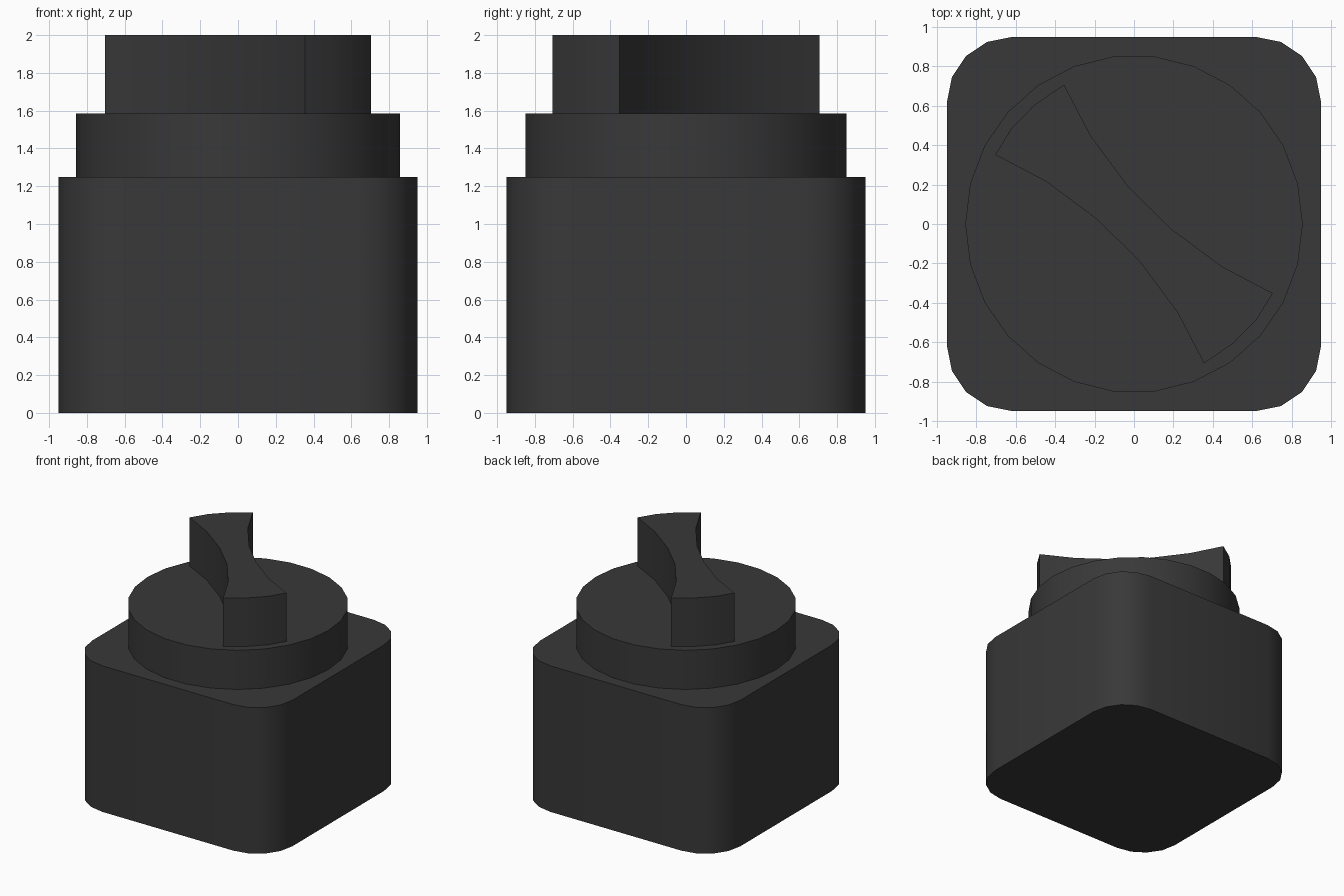
import bpy, bmesh, math

cube = bpy.data.objects.get("Cube")
if cube:
    bpy.data.objects.remove(cube, do_unlink=True)

charcoal = bpy.data.materials.new("charcoal plastic")
charcoal.use_nodes = True
colour = (0.04, 0.04, 0.04, 1)
charcoal.diffuse_color = colour
charcoal.node_tree.nodes["Principled BSDF"].inputs["Base Color"].default_value = colour


def extrude_outline(name, outline, bottom, top):
    """Build a closed prism from a flat outline."""
    bm = bmesh.new()
    face = bm.faces.new([bm.verts.new((x, y, bottom)) for x, y in outline])
    result = bmesh.ops.extrude_face_region(bm, geom=[face])
    for v in result["geom"]:
        if isinstance(v, bmesh.types.BMVert):
            v.co.z = top
    bmesh.ops.recalc_face_normals(bm, faces=bm.faces)
    mesh = bpy.data.meshes.new(name)
    bm.to_mesh(mesh)
    bm.free()
    obj = bpy.data.objects.new(name, mesh)
    bpy.context.collection.objects.link(obj)
    mesh.materials.append(charcoal)
    bpy.ops.object.select_all(action="DESELECT")
    obj.select_set(True)
    bpy.context.view_layer.objects.active = obj
    bpy.ops.object.shade_smooth_by_angle(angle=math.radians(30))
    return obj


def arc(cx, cy, radius, start, steps, step):
    """Points along an arc, angles in degrees."""
    angles = [math.radians(start + i * step) for i in range(steps)]
    return [(cx + radius * math.cos(a), cy + radius * math.sin(a)) for a in angles]


# Square body with rounded upright corners
half, corner = 0.95, 0.33
inner = half - corner
body = []
for i, (sx, sy) in enumerate([(1, 1), (-1, 1), (-1, -1), (1, -1)]):
    body += arc(sx * inner, sy * inner, corner, 90 * i, 5, 22.5)
extrude_outline("body", body, 0, 1.25)

# Round collar
sides = 26
extrude_outline("collar", arc(0, 0, 0.857, 0, sides, 360 / sides), 1.25, 1.585)

# Waisted grip: half of the outline, repeated by a half turn
grip_half = [(-0.355, 0.707), (-0.22, 0.448), (-0.025, 0.185), (0.19, -0.025),
             (0.445, -0.215), (0.705, -0.352), (0.622, -0.487), (0.5, -0.61)]
grip = grip_half + [(-x, -y) for x, y in grip_half]
extrude_outline("grip", grip, 1.585, 2)
